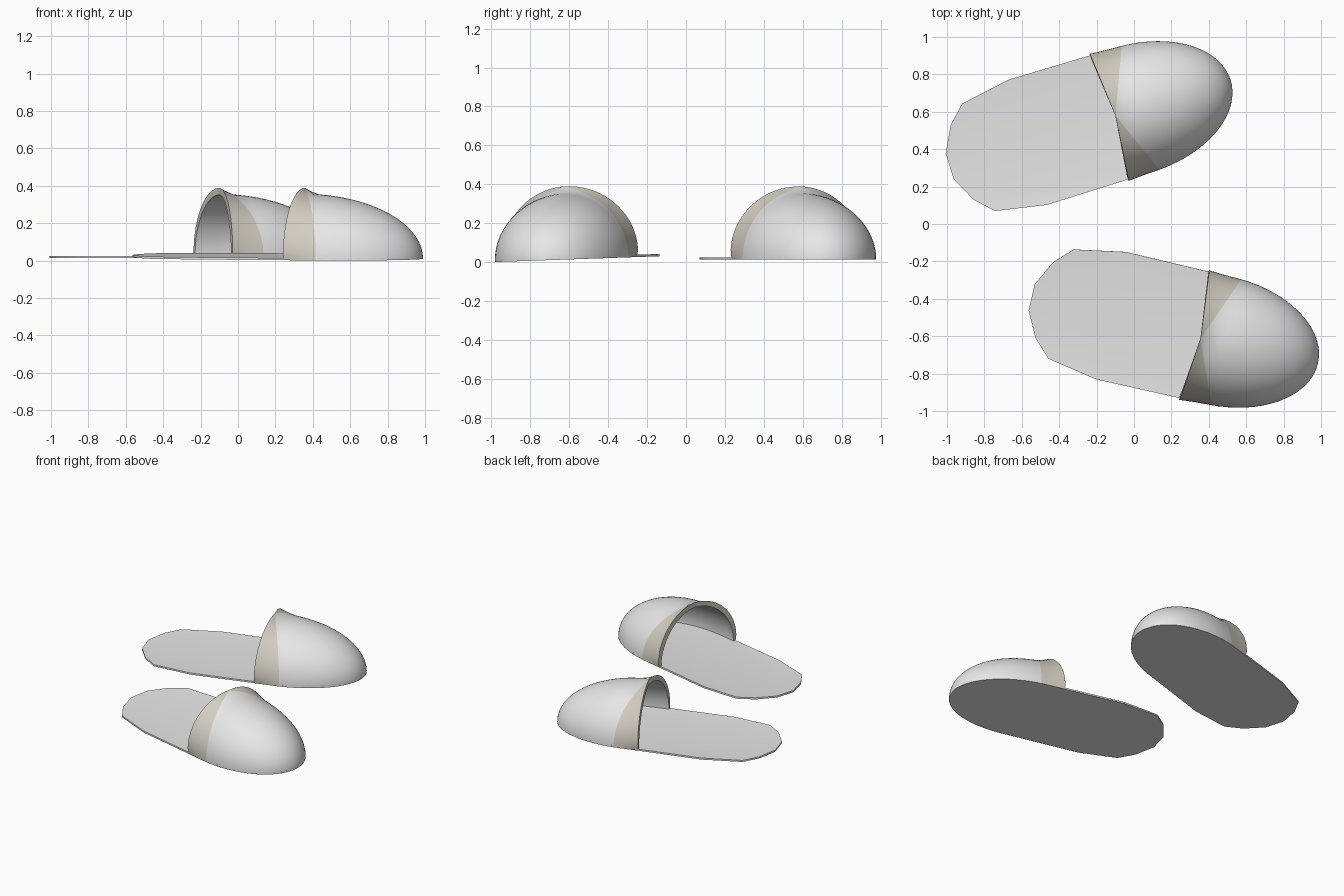
import bpy, bmesh, math
from mathutils import Matrix

if "Cube" in bpy.data.objects:
    bpy.data.objects.remove(bpy.data.objects["Cube"])

def material(name, col):
    m = bpy.data.materials.new(name)
    m.diffuse_color = (*col, 1)
    m.use_nodes = True
    m.node_tree.nodes["Principled BSDF"].inputs["Base Color"].default_value = m.diffuse_color
    return m

WHITE = material("soft_white", (0.80, 0.80, 0.80))
BEIGE = material("beige_trim", (0.66, 0.62, 0.54))

TIP, W, H = 0.645, 0.347, 0.343      # toe tip distance, half width, toe height

def half_width(u):
    if u < 0.1:
        return W
    return W * math.sqrt(max(0, 1 - ((u - 0.1) / (TIP - 0.1)) ** 2))

def height(u):
    return H * math.sqrt(max(0, 1 - (max(u, 0) / TIP) ** 2))

def finish(bm, name, mats, xf, angle):
    me = bpy.data.meshes.new(name)
    bm.to_mesh(me)
    bm.free()
    for m in mats:
        me.materials.append(m)
    me.transform(xf)
    ob = bpy.data.objects.new(name, me)
    bpy.context.collection.objects.link(ob)
    bpy.ops.object.select_all(action='DESELECT')
    ob.select_set(True)
    bpy.context.view_layer.objects.active = ob
    bpy.ops.object.shade_smooth_by_angle(angle=math.radians(angle))

def upper(name, xf):
    # one shell: lining from the toe back to the opening, rim, trim band, toe cap
    bm = bmesh.new()
    N, TOE, BAND = 40, 20, 5
    rows = []

    def row(fn):
        r = []
        for i in range(N + 1):
            phi = math.pi * i / N
            c, s = math.cos(phi), max(0, math.sin(phi))
            r.append(bm.verts.new(fn(c, s)))
        rows.append(r)

    def outer(u, c, s):
        # collar flares out towards the opening
        a = abs(c)
        L = 0.06 + 0.12 * a
        d = 0.033 * max(0, 1 - (u + 0.035 * a) / L) ** 1.5 * math.sqrt(s)
        return (u, (half_width(u) + d) * c, (height(u) + d) * s)

    for k in range(11):
        t = math.sin((1 - k / 10) * math.pi / 2)
        def inner(c, s, t=t):
            u0 = -0.035 * abs(c)
            u = u0 + (TIP - u0) * t
            return (u0 + (TIP - 0.02 - u0) * t, 0.95 * half_width(u) * c,
                    0.97 * height(u) * s + 0.006)
        row(inner)
    for k in range(BAND + 1):
        def band(c, s, t=k / BAND):
            a = abs(c)
            return outer(-0.035 * a + (0.175 * a + 0.002) * t, c, s)
        row(band)
    for k in range(1, TOE + 1):
        def toe(c, s, t=math.sin(k / TOE * math.pi / 2)):
            u0 = 0.14 * abs(c) + 0.002
            return outer(u0 + (TIP - u0) * t, c, s)
        row(toe)
    for r in range(len(rows) - 1):
        for i in range(N):
            f = bm.faces.new((rows[r][i], rows[r][i + 1],
                              rows[r + 1][i + 1], rows[r + 1][i]))
            f.material_index = 1 if 10 <= r < 11 + BAND else 0
    bmesh.ops.remove_doubles(bm, verts=bm.verts, dist=1e-4)
    finish(bm, name, [WHITE, BEIGE], xf, 60)

def sole(name, xf):
    # thin plate with an angular heel and slightly dished top
    half = [(-0.926, 0.072), (-0.857, 0.208), (-0.765, 0.30), (-0.49, 0.35),
            (-0.035, 0.347), (0.1, 0.347)]
    for k in range(1, 13):
        u = 0.1 + (TIP - 0.103) * math.sin(k / 12 * math.pi / 2)
        half.append((u, half_width(u)))
    outline = half + [(u, -v) for u, v in reversed(half)]
    bm = bmesh.new()

    def ring(z, k):
        return [bm.verts.new(((u + 0.14) * (k + 1) / 2 - 0.14, v * k, z))
                for u, v in outline]
    low, top, dish = ring(0, 1), ring(0.012, 1), ring(0.007, 0.78)
    n = len(outline)
    for a, b in ((low, top), (top, dish)):
        for i in range(n):
            j = (i + 1) % n
            bm.faces.new((a[i], a[j], b[j], b[i]))
    bm.faces.new(dish)
    bm.faces.new(low)
    bmesh.ops.recalc_face_normals(bm, faces=bm.faces)
    finish(bm, name, [WHITE], xf, 40)

# the two slippers: the front one leans very slightly
back = Matrix.Translation((-0.10, 0.58, 0.013)) @ Matrix.Rotation(math.radians(17), 4, 'Z')
front = (Matrix.Translation((0.355, -0.60, 0.014)) @ Matrix.Rotation(math.radians(2), 4, 'X')
         @ Matrix.Rotation(math.radians(-13), 4, 'Z'))
for side, xf in (("back", back), ("front", front)):
    upper(side + "_slipper_upper", xf)
    sole(side + "_slipper_sole", xf)
